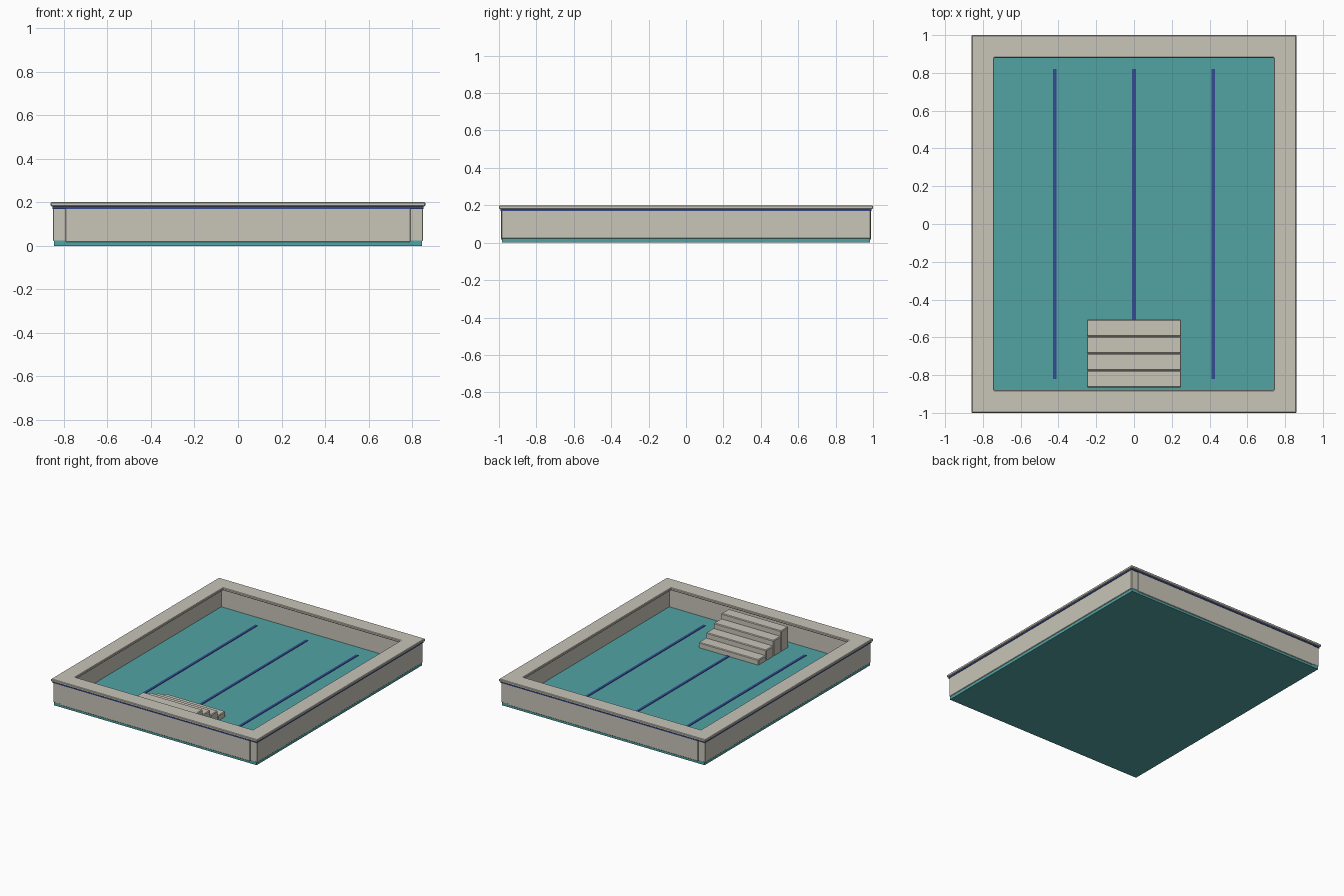
import bpy, bmesh

if "Cube" in bpy.data.objects:
    bpy.data.objects.remove(bpy.data.objects["Cube"])

def mat(name, rgb):
    m = bpy.data.materials.new(name)
    m.diffuse_color = (*rgb, 1)
    m.use_nodes = True
    m.node_tree.nodes["Principled BSDF"].inputs["Base Color"].default_value = m.diffuse_color
    return m

STONE = mat("pale_stone", (0.58, 0.56, 0.48))
TEAL = mat("teal_tile", (0.085, 0.37, 0.37))
BLUE = mat("blue_tile", (0.035, 0.07, 0.29))

def finish(name, bm, material, bevel=0):
    bmesh.ops.recalc_face_normals(bm, faces=bm.faces)
    me = bpy.data.meshes.new(name)
    bm.to_mesh(me)
    bm.free()
    me.materials.append(material)
    ob = bpy.data.objects.new(name, me)
    bpy.context.scene.collection.objects.link(ob)
    if bevel:
        b = ob.modifiers.new("edge", 'BEVEL')
        b.width = bevel
        b.segments = 1
        b.limit_method = 'ANGLE'
    return ob

def box(name, x, y, z, material, bevel=0):
    """Box from (min, max) pairs."""
    bm = bmesh.new()
    bmesh.ops.create_cube(bm, size=1)
    for v in bm.verts:
        v.co = [r[0] if c < 0 else r[1] for c, r in zip(v.co, (x, y, z))]
    return finish(name, bm, material, bevel)

def ring(name, outer, inner, z, material, bevel=0):
    """Rectangular frame with mitred corners."""
    bm = bmesh.new()
    signs = [(-1, -1), (1, -1), (1, 1), (-1, 1)]
    loops = [[bm.verts.new((sx * h[0], sy * h[1], zz)) for sx, sy in signs]
             for h, zz in ((outer, z[0]), (outer, z[1]), (inner, z[1]), (inner, z[0]))]
    for k in range(4):
        a, b = loops[k], loops[(k + 1) % 4]
        for i in range(4):
            j = (i + 1) % 4
            bm.faces.new((a[i], a[j], b[j], b[i]))
    return finish(name, bm, material, bevel)

# Pool floor
box("pool_floor", (-0.845, 0.845), (-0.985, 0.985), (0, 0.025), TEAL)

# Walls: long sides, then the ends fitted between them
for s, side in ((-1, "left"), (1, "right")):
    box(side + "_wall", sorted((s * 0.79, s * 0.85)), (-0.986, 0.986), (0.022, 0.182), STONE, 0.003)
for s, side in ((-1, "front"), (1, "back")):
    box(side + "_wall", (-0.792, 0.792), sorted((s * 0.93, s * 0.99)), (0.017, 0.182), STONE, 0.003)

# Blue tile band under the coping, showing inside and outside
ring("tile_band", (0.853, 0.993), (0.787, 0.927), (0.17, 0.181), BLUE)

# Overhanging coping
ring("coping", (0.86, 1.0), (0.74, 0.88), (0.18, 0.2), STONE, 0.004)

# Lane lines
for i, x in enumerate((-0.42, 0, 0.42)):
    box(f"lane_line_{i + 1}", (x - 0.01, x + 0.01), (-0.82, 0.82), (0.024, 0.029), BLUE)

# Entry steps rising toward the front wall
for i, top in enumerate((0.065, 0.103, 0.141, 0.179)):
    y = -0.505 - i * 0.09
    box(f"step_{i + 1}", (-0.25, 0.25), (y - 0.09, y), (0.02, top), STONE, 0.005)
